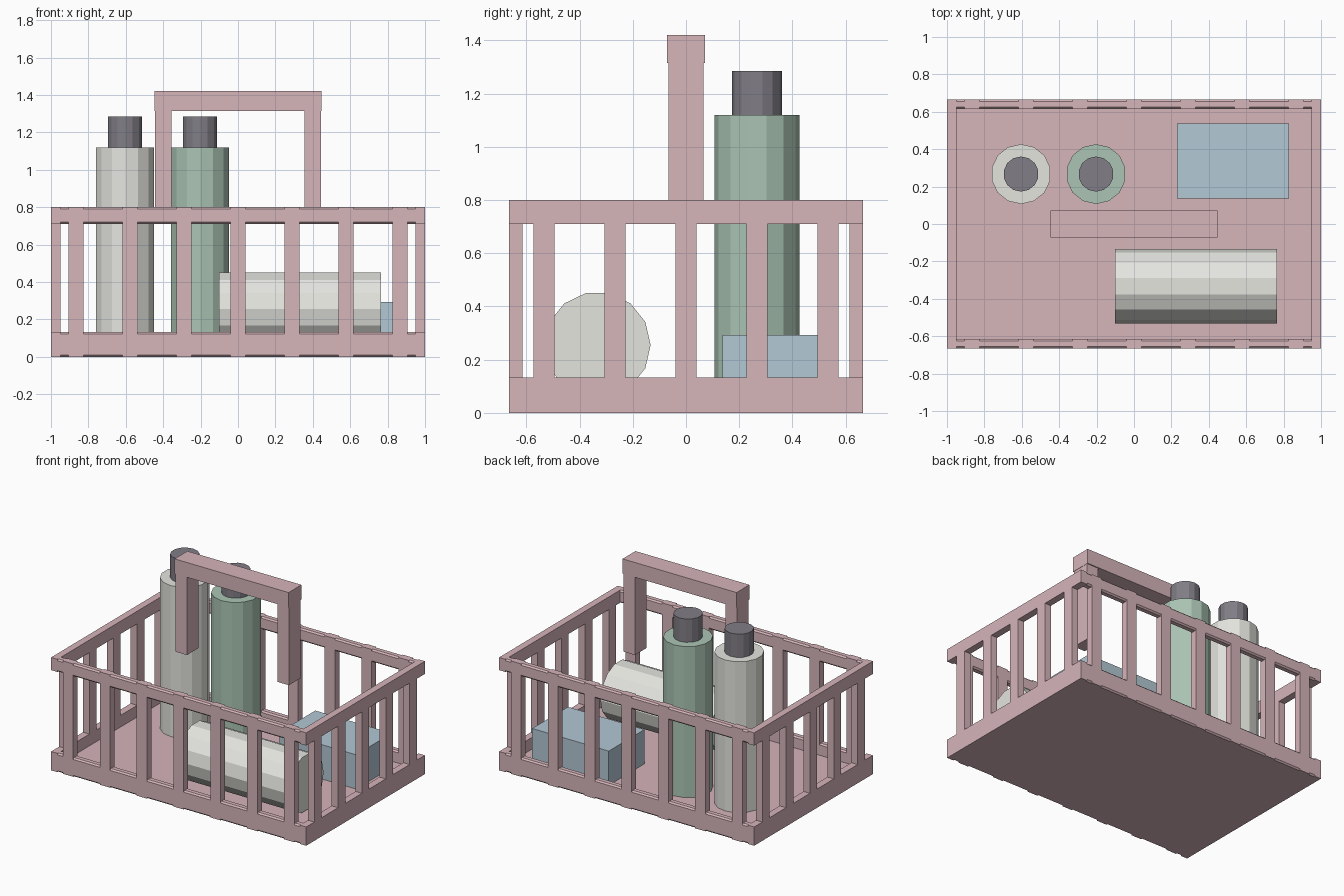
import bpy, bmesh, math
from mathutils import Matrix

if "Cube" in bpy.data.objects:
    bpy.data.objects.remove(bpy.data.objects["Cube"])


def material(name, rgb):
    m = bpy.data.materials.new(name)
    m.diffuse_color = (*rgb, 1)
    m.use_nodes = True
    m.node_tree.nodes["Principled BSDF"].inputs["Base Color"].default_value = m.diffuse_color
    return m


PINK = material("pink", (0.67, 0.46, 0.49))
GREEN = material("green", (0.41, 0.56, 0.46))
BLUE = material("blue", (0.45, 0.58, 0.66))
CREAM = material("cream", (0.78, 0.78, 0.74))
DARK = material("dark_grey", (0.22, 0.21, 0.24))


def finish(bm, name, mat):
    me = bpy.data.meshes.new(name)
    bm.to_mesh(me)
    bm.free()
    me.materials.append(mat)
    ob = bpy.data.objects.new(name, me)
    bpy.context.collection.objects.link(ob)
    return ob


def box(name, x, y, z, mat, chamfer=0):
    """Box from (min, max) ranges; optional chamfer on the edges along x."""
    bm = bmesh.new()
    bmesh.ops.create_cube(bm, size=1)
    for v in bm.verts:
        for i, (lo, hi) in enumerate((x, y, z)):
            v.co[i] = lo if v.co[i] < 0 else hi
    if chamfer:
        edges = [e for e in bm.edges
                 if abs(e.verts[0].co.x - e.verts[1].co.x) > 0.1]
        bmesh.ops.bevel(bm, geom=edges, offset=chamfer, segments=1,
                        affect='EDGES')
    return finish(bm, name, mat)


def cylinder(name, centre, radius, length, mat, along_x=False):
    bm = bmesh.new()
    m = Matrix.Translation(centre)
    if along_x:
        m = m @ Matrix.Rotation(math.pi / 2, 4, 'Y')
    bmesh.ops.create_cone(bm, cap_ends=True, segments=14, radius1=radius,
                          radius2=radius, depth=length, matrix=m)
    return finish(bm, name, mat)


X, Y, H, T = 1.0, 0.665, 0.80, 0.05   # basket half sizes, height, wall
FLOOR = 0.05

# Basket floor
box("basket_floor", (-X + 0.02, X - 0.02), (-Y + 0.02, Y - 0.02), (0, FLOOR), PINK)

# Rails and slats on all four walls
for s in (-1, 1):
    side = "front" if s < 0 else "back"
    end = "left" if s < 0 else "right"
    yr = sorted((s * Y, s * (Y - T)))
    xr = sorted((s * X, s * (X - T)))
    for level, zr in (("lower", (0, 0.133)), ("upper", (0.71, H))):
        box(f"{side}_{level}_rail", (-X + T, X - T), yr, zr, PINK, 0.01)
        box(f"{end}_{level}_rail", xr, (-Y, Y), zr, PINK)
    for i in range(-3, 4):
        c = i * 0.289
        box(f"{side}_slat", (c - 0.04, c + 0.04), yr, (0, H), PINK)
    for i in range(-2, 3):
        c = i * 0.267
        box(f"{end}_slat", xr, (c - 0.04, c + 0.04), (0.133, 0.71), PINK)
    # Handle leg
    lx = sorted((s * 0.445, s * 0.355))
    box(f"handle_{end}_leg", lx, (-0.065, 0.065), (0.76, 1.315), PINK)

# Handle grip
box("handle_grip", (-0.447, 0.447), (-0.072, 0.072), (1.315, 1.42), PINK)

# Standing bottles with caps
for name, x, mat in (("cream_bottle", -0.604, CREAM), ("green_bottle", -0.203, GREEN)):
    cylinder(name, (x, 0.267, (FLOOR + 1.12) / 2), 0.16, 1.12 - FLOOR, mat)
    cylinder(name + "_cap", (x, 0.267, 1.2025), 0.094, 0.165, DARK)

# Rolled towel and box
cylinder("rolled_towel", (0.332, -0.333, 0.255), 0.2, 0.865, CREAM, along_x=True)
box("blue_box", (0.23, 0.83), (0.137, 0.537), (FLOOR, 0.293), BLUE)
